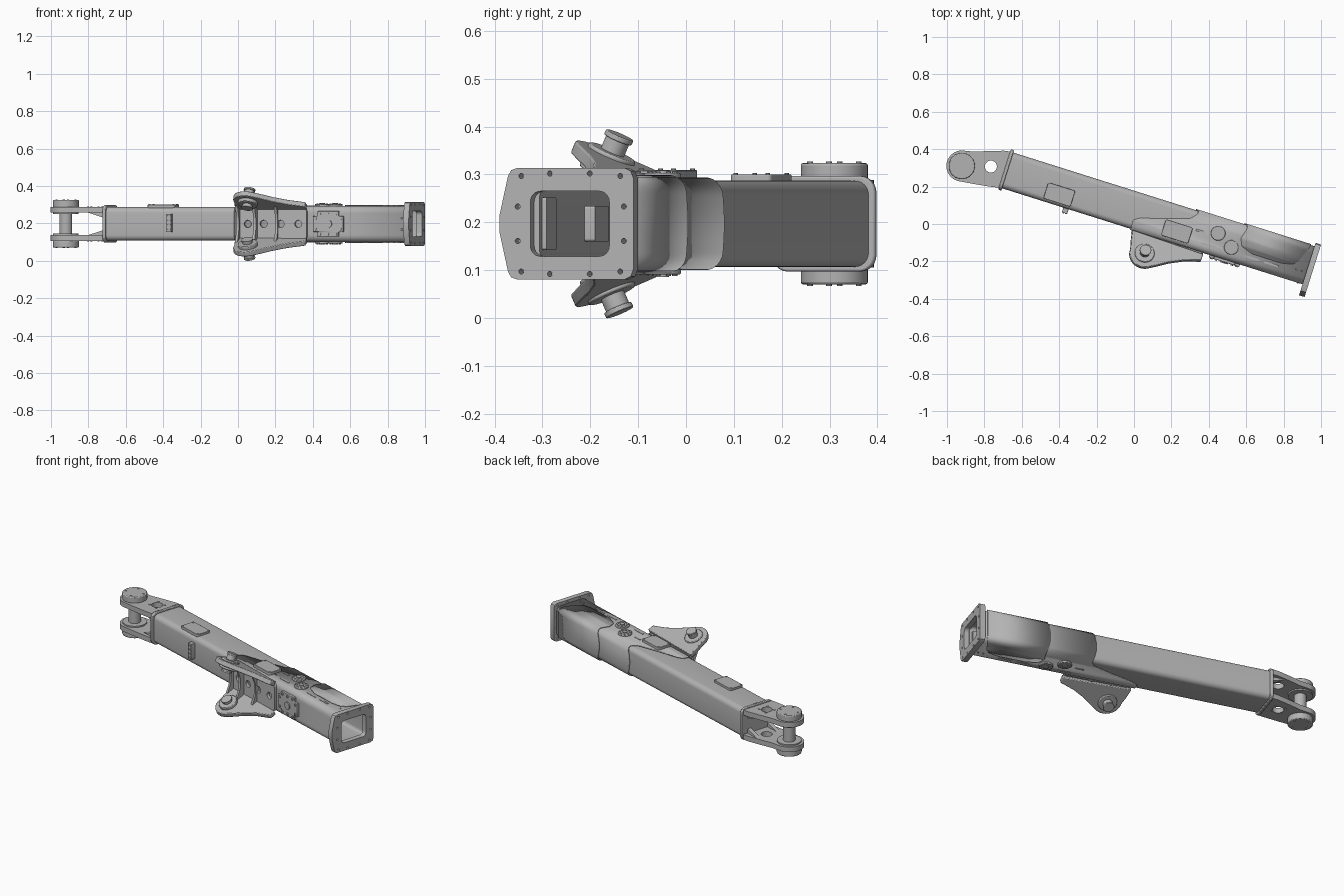
import bpy, bmesh
from math import radians, cos, sin, pi
from mathutils import Matrix, Vector

cube = bpy.data.objects.get("Cube")
if cube:
    bpy.data.objects.remove(cube)

steel = bpy.data.materials.new("grey_steel")
steel.use_nodes = True
GREY = (0.45, 0.45, 0.45, 1)
steel.diffuse_color = GREY
steel.node_tree.nodes["Principled BSDF"].inputs["Base Color"].default_value = GREY

# Boom frame: x along the boom, y across it, z measured from its mid height
BASE = Matrix.Translation((0, 0, 0.197)) @ Matrix.Rotation(radians(-17.5), 4, 'Z')
ALONG = Matrix(((0, 0, 1, 0), (1, 0, 0, 0), (0, 1, 0, 0), (0, 0, 0, 1)))
FRONT = Matrix.Rotation(radians(90), 4, 'X')
FLAT = Matrix.Identity(4)
built = []


def arc(x, y, r, a0=0, a1=360, n=32):
    last = n if a1 - a0 == 360 else n - 1
    return [(x + r * cos(radians(a0 + (a1 - a0) * i / last)),
             y + r * sin(radians(a0 + (a1 - a0) * i / last))) for i in range(n)]


def rrect(x, y, hx, hy, r):
    pts = []
    for sx, sy, a in ((1, 1, 0), (-1, 1, 90), (-1, -1, 180), (1, -1, 270)):
        pts += arc(x + sx * (hx - r), y + sy * (hy - r), r, a, a + 90, 7)
    return pts


def finish(name, mesh, mirror=False):
    mesh.materials.clear()
    mesh.materials.append(steel)
    ob = bpy.data.objects.new(name, mesh)
    bpy.context.collection.objects.link(ob)
    ob.matrix_world = BASE
    if mirror:
        m = ob.modifiers.new("other_side", 'MIRROR')
        m.use_axis = (False, False, True)
    built.append(ob)
    return ob


def plate(name, outlines, z0, z1, frame=FLAT, mirror=False, bevel=0):
    """Extruded flat profile; inner outlines become holes."""
    cu = bpy.data.curves.new(name, 'CURVE')
    cu.dimensions, cu.fill_mode, cu.extrude = '2D', 'BOTH', (z1 - z0) / 2
    for pts in outlines:
        s = cu.splines.new('POLY')
        s.points.add(len(pts) - 1)
        for p, q in zip(s.points, pts):
            p.co = (q[0], q[1], 0, 1)
        s.use_cyclic_u = True
    tmp = bpy.data.objects.new("profile", cu)
    bpy.context.collection.objects.link(tmp)
    deps = bpy.context.evaluated_depsgraph_get()
    mesh = bpy.data.meshes.new_from_object(tmp.evaluated_get(deps))
    bpy.data.objects.remove(tmp)
    bm = bmesh.new()
    bm.from_mesh(mesh)
    bmesh.ops.remove_doubles(bm, verts=bm.verts, dist=1e-5)
    if len(outlines) == 1:
        bmesh.ops.dissolve_limit(bm, angle_limit=0.01, verts=bm.verts, edges=bm.edges)
    bmesh.ops.recalc_face_normals(bm, faces=bm.faces)
    bm.transform(frame @ Matrix.Translation((0, 0, (z0 + z1) / 2)))
    bm.to_mesh(mesh)
    bm.free()
    mesh.name = name
    ob = finish(name, mesh, mirror)
    if bevel:
        b = ob.modifiers.new("edge", 'BEVEL')
        b.width, b.segments, b.angle_limit = bevel, 2, radians(40)
    return ob


def bolts(name, spots, r, z0, z1, frame=FLAT, mirror=False):
    for x, y in spots:
        plate(name, [arc(x, y, r, n=10)], z0, z1, frame, mirror)


def interp(table, t):
    if t <= table[0][0]:
        return table[0][1]
    for (a, va), (b, vb) in zip(table, table[1:]):
        if t <= b:
            return va + (vb - va) * (t - a) / (b - a)
    return table[-1][1]


def sleeve(name, grow, start, end, thick, ymin=-1):
    """Sheet wrapped round the boom with shaped ends."""
    raw = rrect(0.07, 0, 0.1 + grow, 0.09 + grow, 0.032)
    ring = []
    for a, b in zip(raw, raw[1:] + raw[:1]):
        a, b = Vector(a), Vector(b)
        n = max(1, int((b - a).length / 0.007))
        ring += [a.lerp(b, i / n) for i in range(n)]
    bm = bmesh.new()
    rows = []
    for p in ring:
        wave = 0.022 * cos(pi * p.y / 0.2) if p.x > 0.15 else 0
        rows.append(None if p.x < ymin else [
            bm.verts.new((interp(start, p.x) - wave, p.x, p.y)),
            bm.verts.new((interp(end, p.x), p.x, p.y))])
    for a, b in zip(rows, rows[1:] + rows[:1]):
        if a and b:
            bm.faces.new((a[0], b[0], b[1], a[1]))
    mesh = bpy.data.meshes.new(name)
    bm.to_mesh(mesh)
    bm.free()
    s = finish(name, mesh).modifiers.new("sheet", 'SOLIDIFY')
    s.thickness, s.offset = thick, 0


# Hollow boom and its reinforcing sheets
plate("boom_tube", [rrect(0.07, 0, 0.1, 0.09, 0.03), rrect(0.07, 0, 0.088, 0.078, 0.02)],
      -0.735, 0.96, ALONG)
sleeve("middle_sleeve", 0.003,
       [(-0.03, -0.01), (0.02, -0.01), (0.04, 0.02), (0.08, 0.16), (0.12, 0.28), (0.16, 0.315)],
       [(0, 0.957)], 0.007)
sleeve("rear_sleeve", 0.009,
       [(0.034, 0.66), (0.06, 0.585), (0.1, 0.568), (0.16, 0.585)],
       [(0.034, 0.8), (0.05, 0.875), (0.075, 0.9), (0.11, 0.912), (0.17, 0.935)], 0.006, 0.034)

# End flange with bolt holes
half = [(0.196, 0.095), (0.19, 0.11), (0.176, 0.117), (-0.058, 0.117), (-0.072, 0.112),
        (-0.079, 0.1), (-0.098, 0.016)]
ring = half + [(y, -z) for y, z in reversed(half)]
spots = [(-0.05, 0.1), (0.013, 0.105), (0.1, 0.105), (0.167, 0.1), (-0.058, 0.036), (0.175, 0.036)]
spots += [(y, -z) for y, z in spots]
plate("end_flange", [ring, rrect(0.0565, 0, 0.0865, 0.068, 0.022)]
      + [arc(y, z, 0.0055, n=12) for y, z in spots], 0.956, 0.987, ALONG)
bolts("flange_side_bolt", [(0.93, 0.03), (0.93, -0.03)], 0.005, 0.036, 0.04, FRONT)

# Fittings inside the open end
plate("inner_panel", [rrect(0.91, 0, 0.035, 0.055, 0.006)], 0.008, 0.019, FRONT)
plate("inner_mount", [rrect(0.6, 0, 0.05, 0.037, 0.006)], -0.005, 0.019, FRONT)

# Clevis end: collar, fork plates, gussets and pin
plate("collar", [rrect(0.07, 0, 0.113, 0.1, 0.035)], -0.748, -0.73, ALONG, bevel=0.004)
PX, PY = -0.971, 0.019
fork = [(-0.735, -0.03), (-0.735, 0.172), (-0.78, 0.165), (-0.86, 0.138), (-0.93, 0.112)]
fork += arc(PX, PY, 0.083, 105, 280, 20) + [(-0.87, -0.052), (-0.8, -0.042)]
plate("fork_plate", [fork, arc(-0.822, 0.063, 0.032)], 0.06, 0.091, mirror=True)
bolts("fork_bolt", [(-0.822 + a, 0.063 + b) for a in (-0.03, 0.03) for b in (-0.03, 0.03)],
      0.006, 0.09, 0.094, mirror=True)
for y in (-0.01, 0.13):
    plate("fork_gusset", [[(-0.84, 0.062), (-0.735, 0.062), (-0.735, 0.03), (-0.77, 0.04)]],
          -y - 0.012, -y + 0.012, FRONT, True)
plate("pin_cap", [arc(PX, PY, 0.07, n=40)], 0.088, 0.127, mirror=True, bevel=0.005)
plate("pin_boss", [arc(PX, PY, 0.068, n=40)], 0.052, 0.063, mirror=True)
bolts("pin_cap_bolt", arc(PX, PY, 0.052, 30, 390, 4), 0.006, 0.126, 0.13, mirror=True)
plate("fork_pin", [arc(PX, PY, 0.034)], -0.08, 0.08)

# Cylinder bracket: tilted ears with pins
EAR = Matrix.Translation((0.101, -0.138, 0.13)) @ Matrix.Rotation(radians(-24), 4, 'X')
ear = arc(0, 0, 0.08, 175, 300, 18) + [(0.09, -0.038), (0.14, -0.004), (0.21, 0.032),
                                       (0.3, 0.062), (0.3, 0.1), (-0.1, 0.11), (-0.09, 0.05)]
plate("bracket_ear", [ear], -0.014, 0.014, EAR, True, 0.004)
plate("ear_boss", [arc(0, 0, 0.053)], -0.032, 0.022, EAR, True, 0.004)
plate("ear_pin", [arc(0, 0, 0.026)], -0.05, 0.055, EAR, True)
plate("ear_pin_cap", [arc(0, 0, 0.031)], 0.05, 0.061, EAR, True, 0.002)
plate("ear_pin_collar", [arc(0, 0, 0.031)], -0.052, -0.044, EAR, True)

# Bracket web with lightening holes, and ribs
plate("bracket_web", [rrect(0.2, 0, 0.2, 0.085, 0.02)]
      + [arc(x, 0, 0.02, n=20) for x in (0.071, 0.16, 0.255, 0.354)], 0.034, 0.052, FRONT)
for x, d in ((0.02, 0.1), (0.118, 0.11), (0.235, 0.092)):
    side = [(-0.036, 0.09), (-d, 0.107), (-d + 0.02, 0.06), (-d + 0.03, 0.03)]
    plate("bracket_rib", [side + [(y, -z) for y, z in reversed(side)]], x - 0.007, x + 0.007, ALONG)

# Front hatch and connector block
c, hx, hy, k = 0.52, 0.085, 0.068, 0.026
hatch = [(c + a, b) for a, b in ((hx, hy - k), (hx - k, hy - k), (hx - k, hy), (k - hx, hy),
                                 (k - hx, hy - k), (-hx, hy - k), (-hx, k - hy), (k - hx, k - hy),
                                 (k - hx, -hy), (hx - k, -hy), (hx - k, k - hy), (hx, k - hy))]
plate("front_hatch", [hatch], 0.03, 0.05, FRONT, bevel=0.003)
plate("hatch_boss", [arc(c, 0, 0.022)], 0.045, 0.056, FRONT)
bolts("hatch_bolt", [(c + a * 0.07, b * 0.028) for a in (-1, 1) for b in (-1, 1)]
      + [(c + a * 0.045, b * 0.054) for a in (-1, 0, 1) for b in (-1, 1)], 0.007, 0.048, 0.055, FRONT)
plate("connector_block", [rrect(-0.372, 0.005, 0.015, 0.048, 0.003)], 0.025, 0.056, FRONT)
bolts("connector_socket", [(-0.372 + a, 0.005 + b * 0.012) for a in (-0.007, 0.007)
                           for b in (-3, -1, 1, 3)], 0.004, 0.055, 0.059, FRONT)

# Top covers with corner bolts
for x, y, z in ((-0.428, 0.03, 0.103), (0.231, 0.031, 0.112)):
    plate("top_cover", [rrect(x, y, 0.076, 0.045, 0.01)], 0.085, z, bevel=0.002)
    bolts("cover_bolt", [(x + a * 0.066, y + b * 0.035) for a in (-1, 1) for b in (-1, 1)],
          0.005, z - 0.002, z + 0.003)

# Round ports and weld slots on top and underside
for x, y in ((0.444, 0.088), (0.534, 0.037)):
    plate("port_disc", [arc(x, y, 0.039)], 0.085, 0.106, mirror=True, bevel=0.003)
    plate("port_hub", [arc(x, y, 0.014, n=16)], 0.1, 0.111, mirror=True)
    bolts("port_bolt", arc(x, y, 0.028, 0, 360, 8), 0.005, 0.105, 0.109, mirror=True)
for x, y, w in ((0.415, 0.012, 0.04), (0.655, 0.015, 0.04), (0.765, 0.015, 0.04), (0.35, 0.07, 0.025)):
    plate("weld_slot", [rrect(x, y, w, 0.005, 0.0045)], 0.09, 0.099, mirror=True)
bolts("sleeve_bolt", [(0.9, 0.03), (0.93, 0.03)], 0.004, 0.094, 0.1, mirror=True)

# Smooth round surfaces, keep edges sharp
bpy.ops.object.select_all(action='DESELECT')
for ob in built:
    ob.select_set(True)
bpy.context.view_layer.objects.active = built[0]
bpy.ops.object.shade_smooth_by_angle(angle=radians(35))
